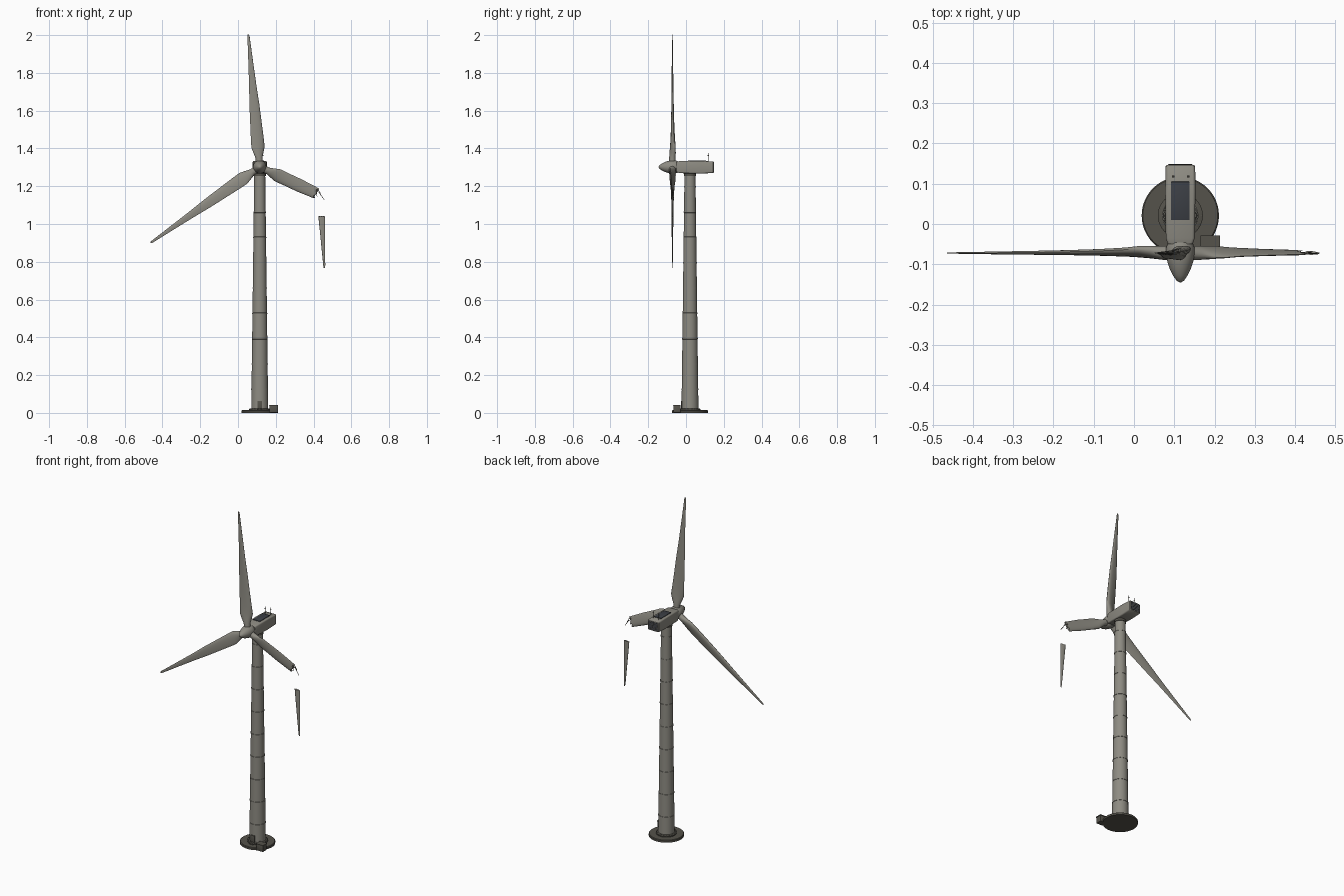
import bpy, bmesh, random
from math import sin, cos, pi, radians
from mathutils import Vector, Matrix

if "Cube" in bpy.data.objects:
    bpy.data.objects.remove(bpy.data.objects["Cube"])

random.seed(4)
CX, CY = 0.115, 0.021            # tower axis
HUB = Vector((CX, -0.072, 1.302))  # rotor centre


def material(name, rgb):
    m = bpy.data.materials.new(name)
    m.diffuse_color = (*rgb, 1)
    m.use_nodes = True
    m.node_tree.nodes["Principled BSDF"].inputs["Base Color"].default_value = m.diffuse_color
    return m


PAINT = material("weathered_paint", (0.27, 0.26, 0.225))
STEEL = material("dark_steel", (0.09, 0.085, 0.07))
PANEL = material("dark_panel", (0.045, 0.05, 0.06))


def finish(name, bm, mat, angle=35):
    bmesh.ops.recalc_face_normals(bm, faces=bm.faces)
    me = bpy.data.meshes.new(name)
    bm.to_mesh(me)
    bm.free()
    ob = bpy.data.objects.new(name, me)
    bpy.context.collection.objects.link(ob)
    me.materials.append(mat)
    bpy.ops.object.select_all(action='DESELECT')
    ob.select_set(True)
    bpy.context.view_layer.objects.active = ob
    bpy.ops.object.shade_smooth_by_angle(angle=radians(angle))
    return ob


def loft(bm, rings):
    loops = [[bm.verts.new(p) for p in r] for r in rings]
    n = len(loops[0])
    for a, b in zip(loops, loops[1:]):
        for i in range(n):
            bm.faces.new((a[i], a[(i + 1) % n], b[(i + 1) % n], b[i]))
    bm.faces.new(loops[0])
    bm.faces.new(loops[-1])


def lathe(name, profile, origin, mat, n=40, axis='Z'):
    # profile holds (radius, distance along axis) pairs
    rings = []
    for r, h in profile:
        pts = [(r * cos(2 * pi * i / n), r * sin(2 * pi * i / n)) for i in range(n)]
        rings.append([Vector((u, v, h) if axis == 'Z' else (u, h, v)) + Vector(origin) for u, v in pts])
    bm = bmesh.new()
    loft(bm, rings)
    return finish(name, bm, mat)


def box(name, lo, hi, mat, bevel=0.0):
    lo, hi = Vector(lo), Vector(hi)
    bm = bmesh.new()
    bmesh.ops.create_cube(bm, size=1)
    for v in bm.verts:
        v.co = (lo + hi) / 2 + v.co * (hi - lo)
    if bevel:
        bmesh.ops.bevel(bm, geom=bm.edges[:], offset=bevel, segments=2, affect='EDGES', profile=0.5)
    return finish(name, bm, mat)


def tube(name, points, radius, mat):
    cu = bpy.data.curves.new(name, 'CURVE')
    cu.dimensions = '3D'
    cu.bevel_depth = radius
    cu.bevel_resolution = 1
    cu.use_fill_caps = True
    sp = cu.splines.new('POLY')
    sp.points.add(len(points) - 1)
    for p, co in zip(sp.points, points):
        p.co = (*co, 1)
    cu.materials.append(mat)
    ob = bpy.data.objects.new(name, cu)
    bpy.context.collection.objects.link(ob)


# Base: foundation disc, flange with bolts, door, steps and transformer box
lathe("foundation", [(0.096, 0), (0.096, 0.011), (0.093, 0.014)], (CX, CY, 0), STEEL, 48)
lathe("base_flange", [(0.056, 0.013), (0.056, 0.02), (0.047, 0.024)], (CX, CY, 0), STEEL)
for i in range(20):
    a = 2 * pi * i / 20
    lathe("base_bolt", [(0.002, 0.018), (0.002, 0.024)],
          (CX + 0.052 * cos(a), CY + 0.052 * sin(a), 0), STEEL, 6)
box("door", (CX - 0.013, -0.0275, 0.018), (CX + 0.013, -0.01, 0.062), STEEL, 0.001)
box("door_step", (CX - 0.014, -0.042, 0.012), (CX + 0.014, -0.022, 0.019), STEEL)
box("transformer_box", (0.167, -0.066, 0.003), (0.211, -0.03, 0.04), STEEL, 0.001)
box("transformer_lid", (0.165, -0.068, 0.038), (0.213, -0.028, 0.043), STEEL)


# Tapered tower with section joints
def tower_radius(z):
    return 0.045 + (0.029 - 0.045) * z / 1.27


lathe("tower", [(tower_radius(0.012), 0.012), (tower_radius(1.272), 1.272)], (CX, CY, 0), PAINT, 48)
for i in range(9):
    z = 0.125 + i * 0.134
    r = tower_radius(z)
    lathe("section_joint", [(r - 0.001, z - 0.004), (r + 0.0015, z - 0.003),
                            (r + 0.0015, z + 0.003), (r - 0.001, z + 0.004)], (CX, CY, 0), PAINT, 48)
lathe("yaw_bearing", [(0.032, 1.255), (0.032, 1.275)], (CX, CY, 0), STEEL)

# Nacelle: rounded rectangle sections along y (y, half width, bottom, top)
rings = []
for y, w, z0, z1 in [(-0.05, 0.031, 1.275, 1.329), (-0.035, 0.036, 1.269, 1.333), (0.08, 0.0375, 1.267, 1.334),
                     (0.143, 0.037, 1.270, 1.331), (0.147, 0.034, 1.273, 1.328)]:
    ring = []
    for sx, sz, start in [(1, 1, 0), (-1, 1, 90), (-1, -1, 180), (1, -1, 270)]:
        for k in range(4):
            a = radians(start + 30 * k)
            ring.append((CX + sx * (w - 0.007) + 0.007 * cos(a), y,
                         (z1 - 0.007 if sz > 0 else z0 + 0.007) + 0.007 * sin(a)))
    rings.append(ring)
bm = bmesh.new()
loft(bm, rings)
finish("nacelle", bm, PAINT)
box("roof_hatch", (0.092, 0.01, 1.330), (0.138, 0.105, 1.337), PANEL, 0.001)
box("rear_vent", (CX - 0.03, 0.142, 1.277), (CX + 0.03, 0.1482, 1.324), PANEL)
for i in range(5):
    z = 1.283 + i * 0.0088
    box("vent_slat", (CX - 0.029, 0.145, z - 0.001), (CX + 0.029, 0.1488, z + 0.001), STEEL)
for x, top in [(0.097, 1.374), (0.135, 1.376)]:
    tube("sensor_mast", [(x, 0.118, 1.33), (x, 0.118, top)], 0.001, STEEL)
    box("sensor_head", (x - 0.003, 0.115, top - 0.014), (x + 0.003, 0.121, top - 0.011), STEEL)

# Hub and pointed spinner
lathe("spinner", [(0.002, -0.073), (0.009, -0.069), (0.018, -0.056), (0.026, -0.04), (0.032, -0.022),
                  (0.035, -0.004), (0.035, 0.014), (0.031, 0.026)], HUB, PAINT, 36, 'Y')
lathe("hub_collar", [(0.027, 0.02), (0.027, 0.045)], HUB, STEEL, 36, 'Y')

# Blade stations: span, chord, thickness, twist in degrees
STATIONS = [(0.02, 0.036, 0.036, 24), (0.05, 0.038, 0.034, 24), (0.075, 0.056, 0.028, 22), (0.105, 0.074, 0.022, 18),
            (0.15, 0.07, 0.018, 13), (0.23, 0.062, 0.014, 9), (0.33, 0.053, 0.011, 6), (0.43, 0.039, 0.009, 4),
            (0.57, 0.024, 0.006, 2), (0.69, 0.012, 0.003, 0), (0.703, 0.007, 0.002, 0)]


def station(r):
    for a, b in zip(STATIONS, STATIONS[1:]):
        if r <= b[0]:
            t = (r - a[0]) / (b[0] - a[0])
            return [p + (q - p) * t for p, q in zip(a, b)]
    return STATIONS[-1]


def blade(name, origin, theta, r0=0.02, r1=0.703, jag0=0.0, jag1=0.0, wide=1.0):
    spans = [r0] + [s[0] for s in STATIONS if r0 + 0.002 < s[0] < r1 - 0.002] + [r1]
    turn = Matrix.Translation(origin) @ Matrix.Rotation(radians(theta), 4, 'Y')
    n, rings = 20, []
    for r in spans:
        _, c, t, tw = station(r)
        flat = min(1, max(0, (r - 0.05) / 0.06))
        if r > 0.15:
            c *= wide
        jag = jag0 if r == r0 else jag1 if r == r1 else 0
        ring = []
        for i in range(n):
            a = 2 * pi * i / n
            x = c / 2 * cos(a)
            y = t / 2 * sin(a) * (1 + 0.45 * flat * cos(a))
            p = Matrix.Rotation(radians(tw), 3, 'Z') @ Vector((x, y, 0))
            ring.append(turn @ Vector((p.x, p.y, r + jag * random.uniform(-1, 1))))
        rings.append(ring)
    bm = bmesh.new()
    loft(bm, rings)
    finish(name, bm, PAINT, 40)


blade("upper_blade", HUB, -4.9)
blade("left_blade", HUB, -124.8)
blade("broken_blade_stub", HUB, 115, r1=0.328, jag1=0.007, wide=1.12)

# Snapped tip hanging below the stub
theta = 177
along = Vector((sin(radians(theta)), 0, cos(radians(theta))))
blade("broken_blade_tip", Vector((0.443, -0.072, 1.04)) - along * 0.43, theta, r0=0.43, jag0=0.003, wide=0.9)

# Torn strands at the break
for pts in [[(0.405, -0.070, 1.18), (0.428, -0.072, 1.168), (0.456, -0.074, 1.13)],
            [(0.41, -0.074, 1.19), (0.425, -0.073, 1.182), (0.44, -0.07, 1.155)],
            [(0.395, -0.072, 1.165), (0.412, -0.07, 1.16), (0.42, -0.071, 1.145)]]:
    tube("torn_strand", pts, 0.0015, STEEL)
